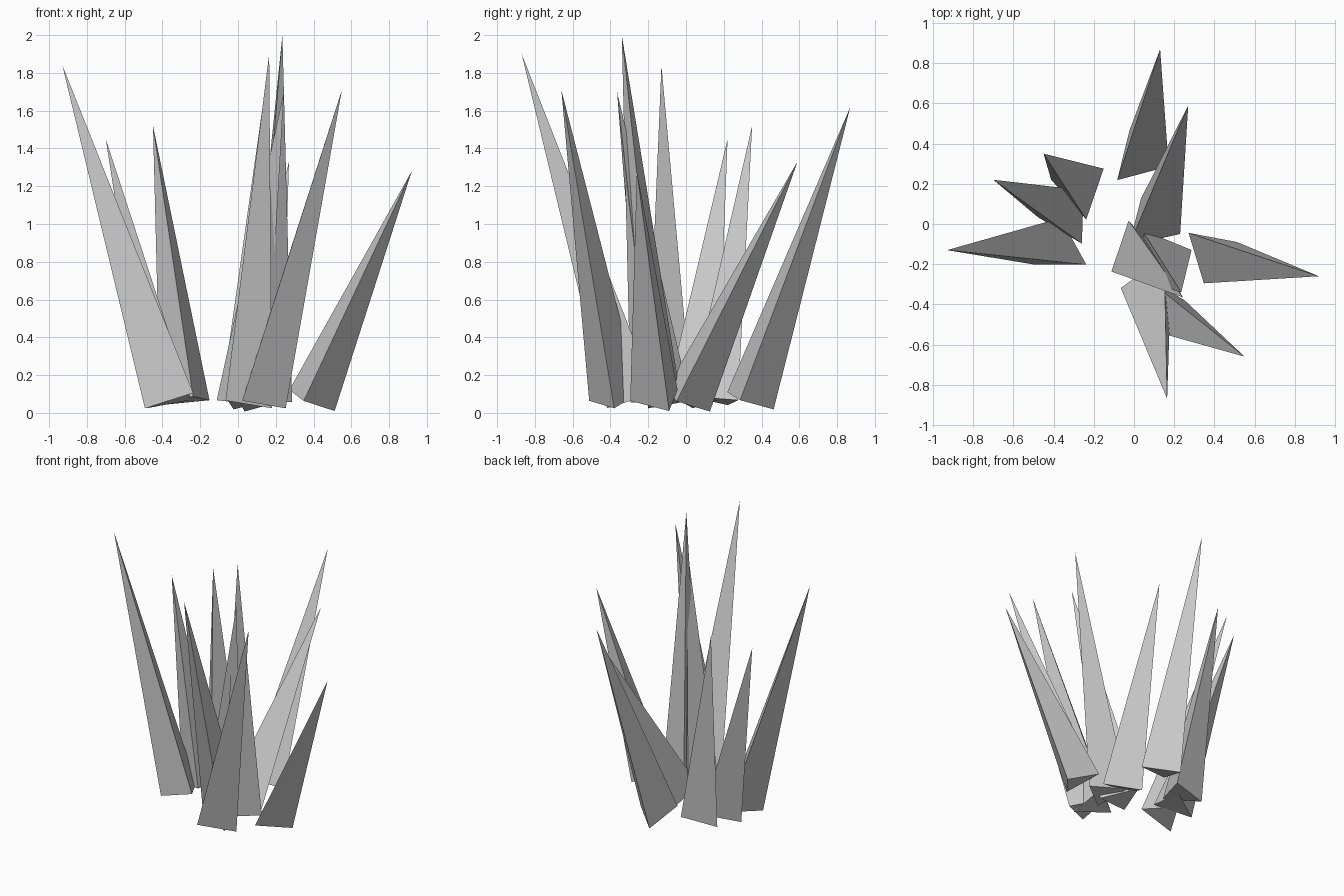
import bpy, bmesh
from mathutils import Vector

if "Cube" in bpy.data.objects:
    bpy.data.objects.remove(bpy.data.objects["Cube"])

RADIUS = 0.155   # circumradius of each triangular base
BASE_Z = 0.065   # height of every base centre


def spike(name, centre, corner, tip):
    """Three-sided cone: base square to its axis, one base corner turned towards 'corner' (x, y)."""
    c = Vector((*centre, BASE_Z))
    t = Vector(tip)
    axis = (t - c).normalized()
    # lift the corner onto the base plane, then make an orthonormal frame
    d = Vector((corner[0] - c.x, corner[1] - c.y, 0))
    d.z = -(d.x * axis.x + d.y * axis.y) / axis.z
    u = d.normalized()
    v = axis.cross(u)
    bm = bmesh.new()
    ring = [bm.verts.new(c + RADIUS * (u * a + v * b))
            for a, b in ((1, 0), (-0.5, 0.866), (-0.5, -0.866))]
    top = bm.verts.new(t)
    bm.faces.new(ring[::-1])
    for i in range(3):
        bm.faces.new((ring[i], ring[(i + 1) % 3], top))
    mesh = bpy.data.meshes.new(name)
    bm.to_mesh(mesh)
    bm.free()
    bpy.context.collection.objects.link(bpy.data.objects.new(name, mesh))


# base centre, one base corner, tip
spikes = [
    ((-0.365, -0.125), (-0.365, 0.03), (-0.93, -0.13, 1.84)),   # left
    ((-0.33, 0.035), (-0.48, 0.035), (-0.70, 0.22, 1.45)),      # left rear
    ((-0.267, 0.173), (-0.41, 0.22), (-0.45, 0.35, 1.52)),
    ((0.022, 0.323), (0.18, 0.285), (0.13, 0.87, 1.62)),        # rear
    ((0.08, -0.01), (0.23, -0.05), (0.27, 0.59, 1.33)),
    ((0.377, -0.143), (0.51, -0.09), (0.92, -0.26, 1.28)),      # right
    ((0.103, -0.38), (0.25, -0.38), (0.55, -0.66, 1.71)),       # front
    ((0.088, -0.30), (-0.08, -0.32), (0.165, -0.87, 1.90)),
    ((0.133, -0.15), (0.28, -0.13), (0.235, -0.34, 2.0)),       # centre
    ((0.003, -0.133), (0.15, -0.18), (0.243, -0.365, 1.70)),
]
for n, (centre, corner, tip) in enumerate(spikes, 1):
    spike(f"spike_{n:02d}", centre, corner, tip)
